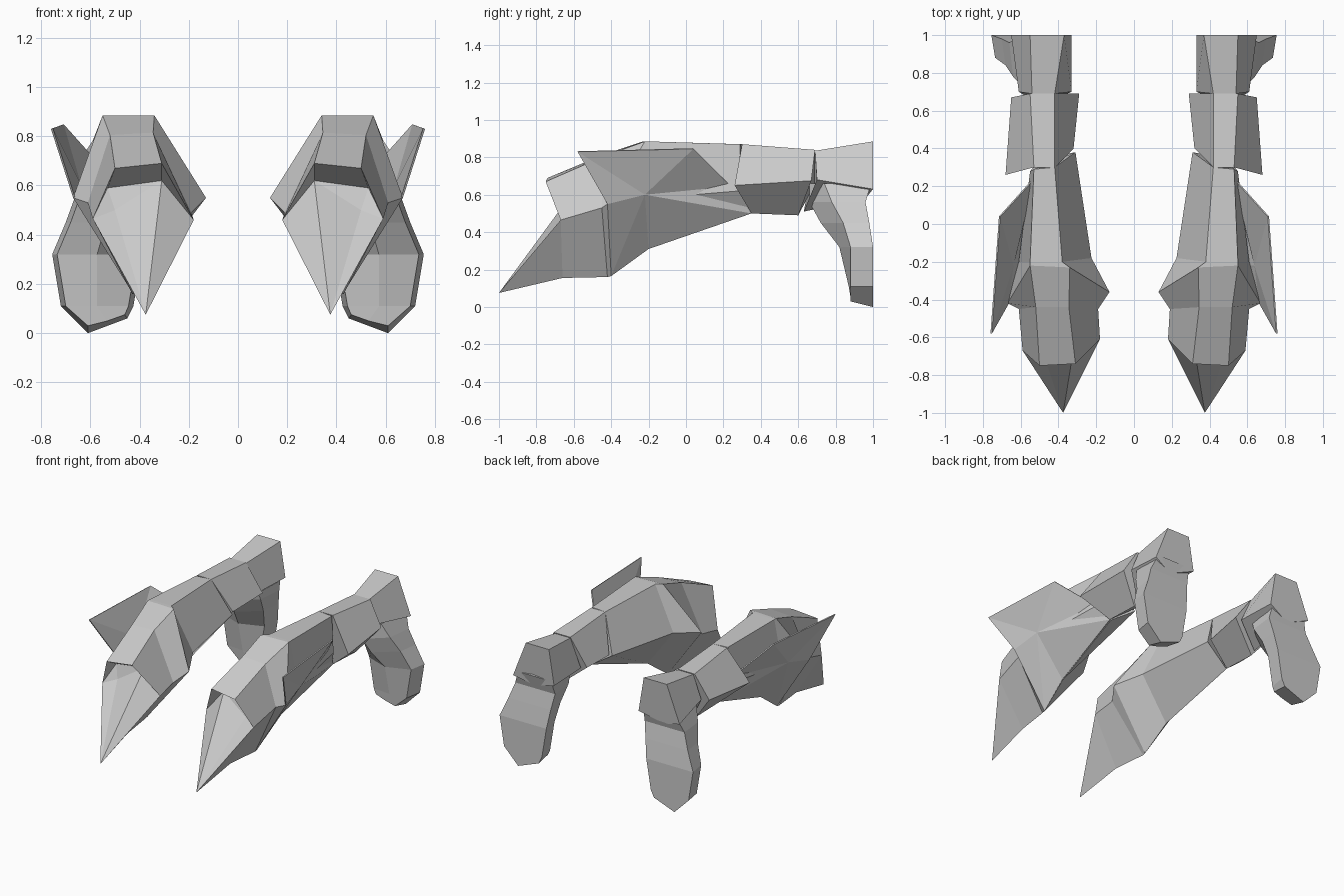
import bpy, bmesh

if "Cube" in bpy.data.objects:
    bpy.data.objects.remove(bpy.data.objects["Cube"])


def finish(name, bm, thickness=0.0):
    """Store a bmesh as a flat shaded object mirrored to the other side."""
    bmesh.ops.remove_doubles(bm, verts=bm.verts, dist=0.0005)
    bmesh.ops.recalc_face_normals(bm, faces=bm.faces)
    me = bpy.data.meshes.new(name)
    bm.to_mesh(me)
    bm.free()
    ob = bpy.data.objects.new(name, me)
    bpy.context.collection.objects.link(ob)
    if thickness:
        s = ob.modifiers.new("Thickness", 'SOLIDIFY')
        s.thickness = thickness
    m = ob.modifiers.new("Mirror", 'MIRROR')
    m.use_mirror_merge = False
    return ob


def loft(name, rings, cap_start=True, cap_end=True):
    """Skin equal sized rings of points."""
    bm = bmesh.new()
    vs = [[bm.verts.new(p) for p in r] for r in rings]
    n = len(rings[0])
    for a, b in zip(vs, vs[1:]):
        for i in range(n):
            j = (i + 1) % n
            bm.faces.new((a[i], a[j], b[j], b[i]))
    if cap_start:
        bm.faces.new(vs[0])
    if cap_end:
        bm.faces.new(vs[-1])
    return finish(name, bm)


# Ring order: top inner, top outer, side outer, bottom, side inner
hand_front = [(.31, -.74, .69), (.50, -.75, .67), (.59, -.67, .465), (.40, -.66, .155), (.18, -.61, .46)]
wrist = [(.345, -.44, .815), (.52, -.44, .805), (.61, -.45, .53), (.43, -.42, .16), (.19, -.45, .49)]
cuff = [(.34, -.23, .885), (.55, -.22, .885), (.67, -.42, .55), (.43, -.40, .165), (.13, -.36, .55)]
arm_a = [(.38, -.20, .885), (.55, -.20, .885), (.61, -.20, .58), (.44, -.20, .31), (.225, -.18, .59)]
arm_b = [(.42, .30, .87), (.53, .29, .87), (.55, .28, .62), (.49, .35, .50), (.31, .38, .62)]
guard_a = [(.42, .30, .87), (.53, .30, .87), (.68, .26, .65), (.50, .35, .50), (.32, .40, .63)]
guard_b = [(.42, .69, .84), (.55, .69, .84), (.65, .67, .675), (.50, .60, .49), (.29, .69, .66)]
elbow_a = [(.42, .69, .835), (.54, .69, .835), (.61, .70, .68), (.50, .63, .51), (.33, .70, .65)]
elbow_b = [(.37, 1.0, .885), (.55, 1.0, .885), (.65, 1.0, .63), (.50, .96, .58), (.33, 1.0, .64)]

# Hand shell and forearm
loft("hand_shell", [hand_front, wrist, cuff], cap_start=False)
loft("forearm", [cuff, arm_a, arm_b])
loft("forearm_guard", [guard_a, guard_b])
loft("elbow", [elbow_a, elbow_b])

# Claw point with the recessed front under the hood
bm = bmesh.new()
ti, to, out, low, inn = [bm.verts.new(p) for p in hand_front]
tip = bm.verts.new((.375, -1.0, .075))
ridge_out = bm.verts.new((.50, -.63, .50))
ridge_in = bm.verts.new((.31, -.60, .62))
back = bm.verts.new((.53, -.60, .59))
for f in ((tip, out, ridge_out), (tip, ridge_out, ridge_in), (tip, ridge_in, inn),
          (tip, inn, low), (tip, low, out), (ti, to, back, ridge_in),
          (to, out, back), (out, ridge_out, back), (ridge_out, ridge_in, back),
          (ti, ridge_in, inn)):
    bm.faces.new(f)
finish("claw", bm)

# Flared side fin running down to the keel of the forearm
bm = bmesh.new()
rim = [bm.verts.new(p) for p in (
    (.76, -.58, .83), (.715, .04, .845), (.535, .24, .645), (.50, .35, .50),
    (.445, -.20, .31), (.43, -.40, .165), (.67, -.42, .55))]
mid = bm.verts.new((.645, -.22, .60))
for i, v in enumerate(rim):
    bm.faces.new((mid, v, rim[(i + 1) % len(rim)]))
finish("side_fin", bm, 0.008)

# Hanging rear paddle: z, inner x, outer x, crest y, edge y, back y
paddle = []
for z, xi, xo, yc, ye, yb in ((.66, .36, .62, .66, .74, .99), (.56, .35, .66, .66, .78, .96),
                              (.45, .37, .70, .72, .84, .98), (.32, .39, .755, .82, .88, 1.0),
                              (.11, .425, .72, .87, .88, 1.0)):
    xm = (xi + xo) / 2
    paddle.append([(xi, yb, z), (xo, yb, z), (xo - .02, ye, z), (xm, yc, z), (xi + .02, ye, z)])
paddle.append([(.45, 1.0, .06), (.61, 1.0, 0), (.61, .88, .03), (.53, .88, .05), (.46, .88, .075)])
loft("rear_paddle", paddle)
